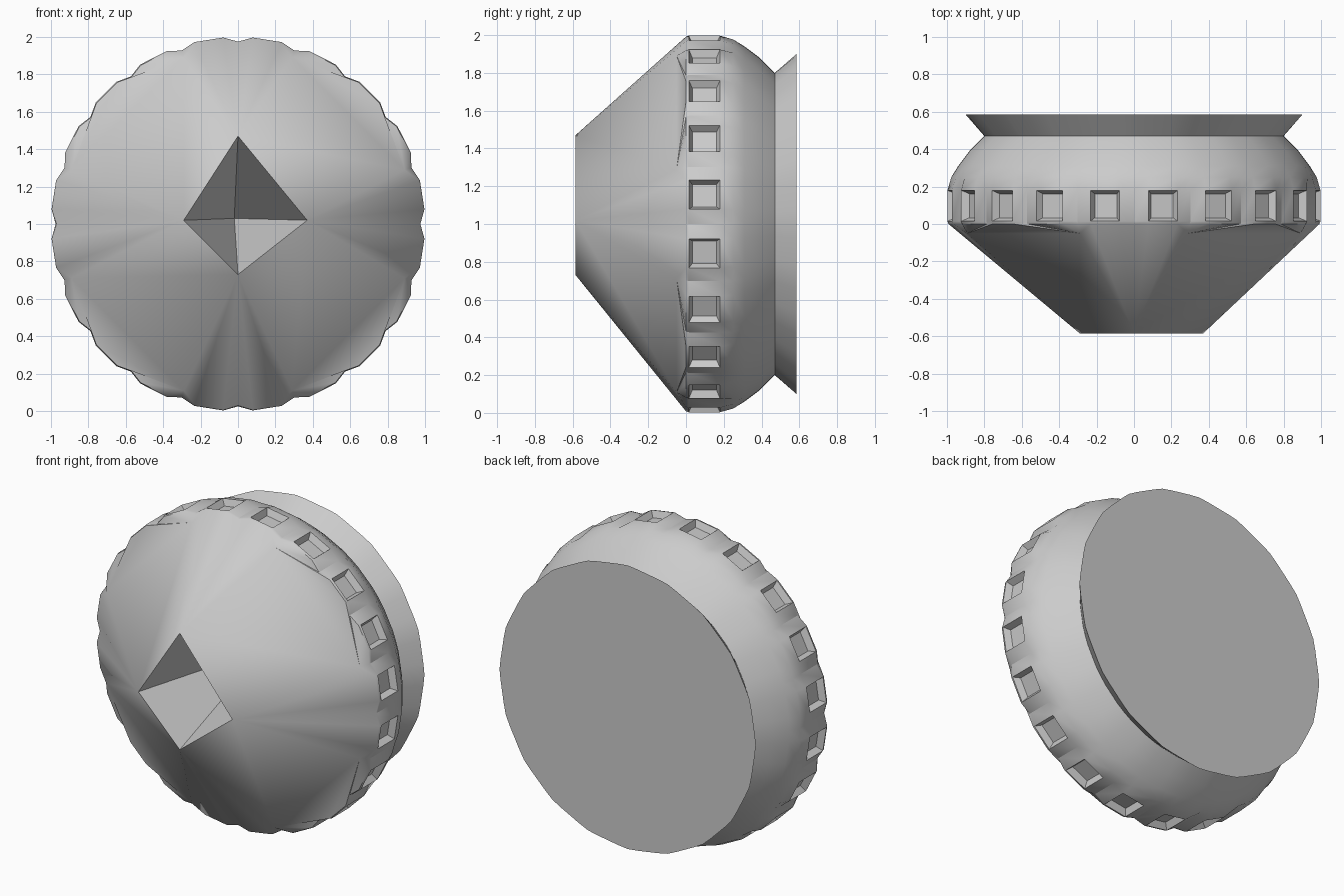
import bpy, bmesh
from math import sin, cos, radians

if "Cube" in bpy.data.objects:
    bpy.data.objects.remove(bpy.data.objects["Cube"])

bm = bmesh.new()

def polar(r, deg, y):
    t = radians(deg)
    return bm.verts.new((r * sin(t), y, 1 + r * cos(t)))

# Ring angles: a gap vertex then the two sides of a socket, 20 times round
angles = [18 * k + d for k in range(20) for d in (0, 4.5, 13.5)]
N = len(angles)

# Rim and flared back: (y, radius at gaps, radius at sockets)
profile = [(0.0, 0.97, 0.995), (0.015, 0.975, 1.0), (0.18, 0.975, 1.0),
           (0.25, 0.975, 0.98), (0.31, 0.94, 0.94), (0.39, 0.88, 0.88),
           (0.47, 0.80, 0.80), (0.585, 0.90, 0.895)]
rings = [[polar(g if i % 3 == 0 else s, a, y) for i, a in enumerate(angles)]
         for y, g, s in profile]
sockets = []
for k in range(len(rings) - 1):
    for i in range(N):
        j = (i + 1) % N
        f = bm.faces.new((rings[k][i], rings[k][j], rings[k + 1][j], rings[k + 1][i]))
        if k == 1 and i % 3 == 1:
            sockets.append(f)
bm.faces.new(rings[-1])

# Front crown: four tips (top, right, bottom, left) round a deep pyramid pit
tips = [bm.verts.new((x, -0.585, z)) for x, z in
        ((0, 1.47), (0.37, 1.02), (0, 0.73), (-0.29, 1.02))]
pit = bm.verts.new((-0.02, 0.3, 1.03))
front = rings[0]
rim = lambda i: front[i % N]
lo = [polar(0.937, 90 * q + 18, -0.05) for q in range(4)]
hi = [polar(0.937, 90 * q + 72, -0.05) for q in range(4)]

for q in range(4):
    n = (q + 1) % 4
    bm.faces.new((tips[q], tips[n], pit))
    # large slanted facet
    bm.faces.new((tips[q], lo[q], hi[q], tips[n]))
    base = 15 * q
    # lip between facet edge and rim
    for i in range(base + 2, base + 7):
        bm.faces.new((lo[q], rim(i), rim(i + 1)))
    bm.faces.new((lo[q], rim(base + 7), rim(base + 8), hi[q]))
    for i in range(base + 8, base + 13):
        bm.faces.new((hi[q], rim(i), rim(i + 1)))
    # fluted fan from each tip to the rim
    for i in range(base - 2, base + 2):
        bm.faces.new((tips[q], rim(i), rim(i + 1)))
    bm.faces.new((tips[q], rim(base + 2), lo[q]))
    bm.faces.new((tips[q], hi[q - 1], rim(base - 2)))

bmesh.ops.recalc_face_normals(bm, faces=bm.faces[:])

# Recessed square sockets round the rim
bmesh.ops.inset_individual(bm, faces=sockets, thickness=0.026, depth=-0.04)

mesh = bpy.data.meshes.new("faceted_knob")
bm.to_mesh(mesh)
bm.free()
knob = bpy.data.objects.new("faceted_knob", mesh)
bpy.context.collection.objects.link(knob)
bpy.context.view_layer.objects.active = knob
knob.select_set(True)
bpy.ops.object.shade_smooth_by_angle(angle=radians(28))
